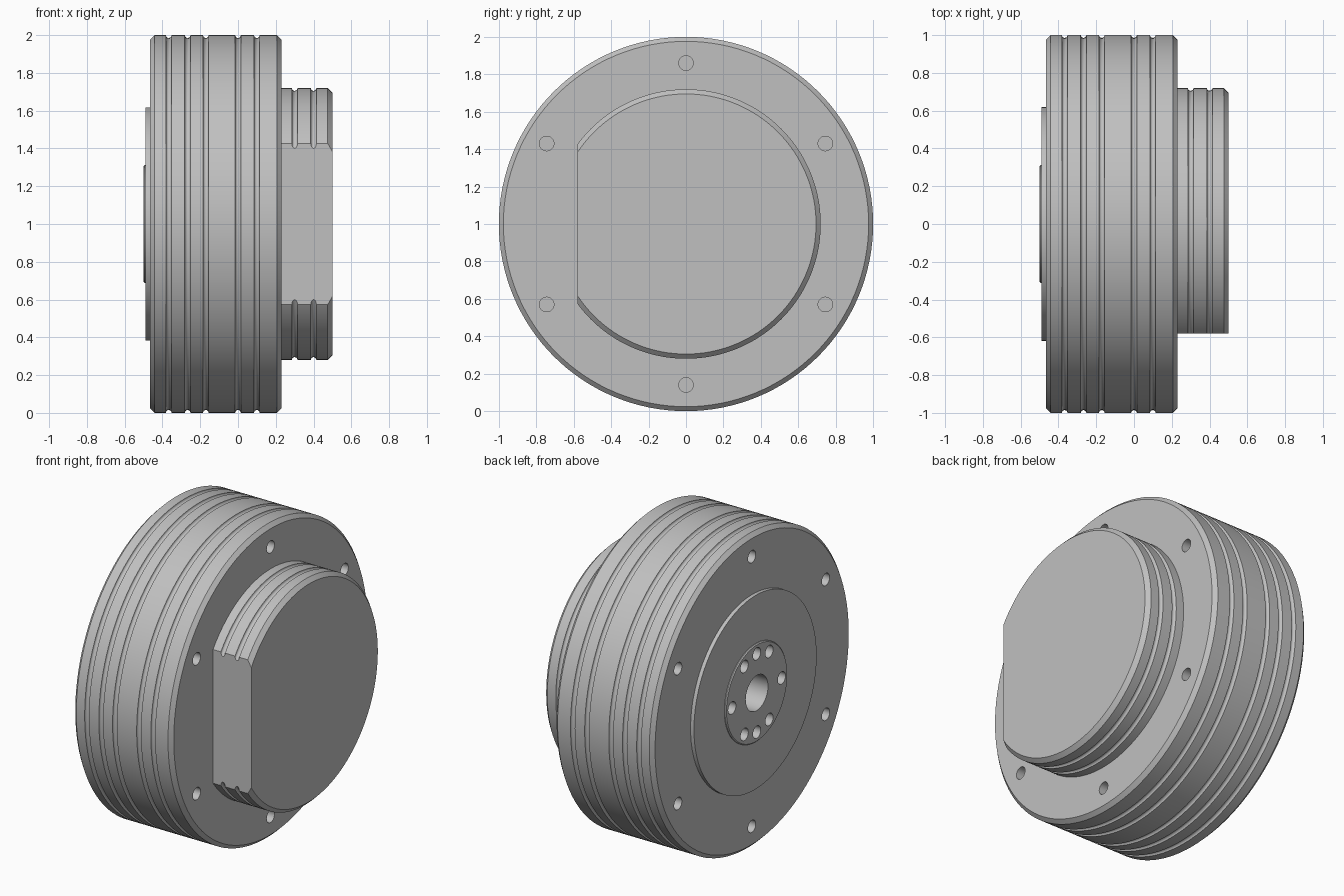
import bpy, bmesh
from math import sin, cos, pi, radians
from mathutils import Matrix, Vector

cube = bpy.data.objects.get("Cube")
if cube:
    bpy.data.objects.remove(cube, do_unlink=True)

AXIS_Z = 1.0      # height of the turning axis, which runs along x
REAR = -0.465     # rear face of the drum
FRONT = 0.23      # shoulder between drum and boss

steel = bpy.data.materials.new("grey steel")
steel.use_nodes = True
GREY = (0.53, 0.53, 0.53, 1)
steel.diffuse_color = GREY
steel.node_tree.nodes["Principled BSDF"].inputs["Base Color"].default_value = GREY


def make_object(name, bm):
    mesh = bpy.data.meshes.new(name)
    bmesh.ops.recalc_face_normals(bm, faces=bm.faces)
    bm.to_mesh(mesh)
    bm.free()
    mesh.materials.append(steel)
    obj = bpy.data.objects.new(name, mesh)
    bpy.context.collection.objects.link(obj)
    return obj


def turned(name, x0, x1, radius, start=0.0, end=0.0, grooves=()):
    """Solid of revolution with chamfered ends and round-bottomed grooves."""
    profile = [(x0, radius - start)]
    if start:
        profile.append((x0 + start, radius))
    for x in grooves:
        for i in range(9):
            a = pi * i / 8
            profile.append((x - 0.015 * cos(a), radius - 0.015 * sin(a)))
    if end:
        profile.append((x1 - end, radius))
    profile.append((x1, radius - end))

    bm = bmesh.new()
    verts = [bm.verts.new((x, 0, AXIS_Z + r)) for x, r in profile]
    edges = [bm.edges.new(pair) for pair in zip(verts, verts[1:])]
    bmesh.ops.spin(bm, geom=verts + edges, cent=(0, 0, AXIS_Z), axis=(1, 0, 0),
                   angle=2 * pi, steps=128, use_duplicate=False)
    bmesh.ops.remove_doubles(bm, verts=bm.verts, dist=1e-5)
    bmesh.ops.holes_fill(bm, edges=[e for e in bm.edges if e.is_boundary], sides=0)
    return make_object(name, bm)


def drill(bm, x0, x1, radius, ring=0.0, angle=0.0, sides=24):
    """Add one drill cylinder along x, placed on a bolt circle."""
    a = radians(angle)
    place = Vector(((x0 + x1) / 2, ring * sin(a), AXIS_Z + ring * cos(a)))
    bmesh.ops.create_cone(bm, cap_ends=True, segments=sides, radius1=radius,
                          radius2=radius, depth=x1 - x0,
                          matrix=Matrix.Translation(place) @ Matrix.Rotation(pi / 2, 4, 'Y'))


def cut(obj, cutter):
    mod = obj.modifiers.new("cut", 'BOOLEAN')
    mod.operation = 'DIFFERENCE'
    mod.solver = 'EXACT'
    mod.object = cutter
    bpy.context.view_layer.objects.active = obj
    bpy.ops.object.modifier_apply(modifier=mod.name)


# Turned parts
drum = turned("drum", REAR, FRONT, 1.0, 0.024, 0.024,
              (-0.367, -0.267, -0.17, 0.0, 0.1))
boss = turned("boss", FRONT, 0.5, 0.72, 0, 0.025, (0.3, 0.4))
rear_disc = turned("rear_disc", -0.489, REAR, 0.618)
hub_plate = turned("hub_plate", -0.5, -0.489, 0.312, 0.006)

# Blind bolt holes on both faces of the drum
bm = bmesh.new()
for angle in range(0, 360, 60):
    drill(bm, REAR - 0.1, REAR + 0.15, 0.039, 0.86, angle)
    drill(bm, FRONT - 0.15, FRONT + 0.1, 0.039, 0.86, angle)
bolt_cutter = make_object("bolt_cutter", bm)

# Centre bore and the hub bolt pattern
bm = bmesh.new()
drill(bm, -0.6, -0.2, 0.112, sides=64)
for angle in (0, 30, 90, 150, 180, 210, 270, 330):
    drill(bm, -0.6, -0.32, 0.039, 0.25, angle)
hub_cutter = make_object("hub_cutter", bm)

# Flat milled on the front side of the boss
bm = bmesh.new()
bmesh.ops.create_cube(bm, size=1, matrix=Matrix.Translation((0.4, -1.08, AXIS_Z))
                      @ Matrix.Diagonal((1, 1, 2, 1)))
flat_cutter = make_object("flat_cutter", bm)

cut(drum, bolt_cutter)
for part in (drum, rear_disc, hub_plate):
    cut(part, hub_cutter)
cut(boss, flat_cutter)

for cutter in (bolt_cutter, hub_cutter, flat_cutter):
    bpy.data.objects.remove(cutter, do_unlink=True)

# Smooth the round walls, keep machined edges crisp
bpy.ops.object.select_all(action='DESELECT')
for part in (drum, boss, rear_disc, hub_plate):
    part.select_set(True)
bpy.context.view_layer.objects.active = drum
bpy.ops.object.shade_smooth_by_angle(angle=radians(30))
